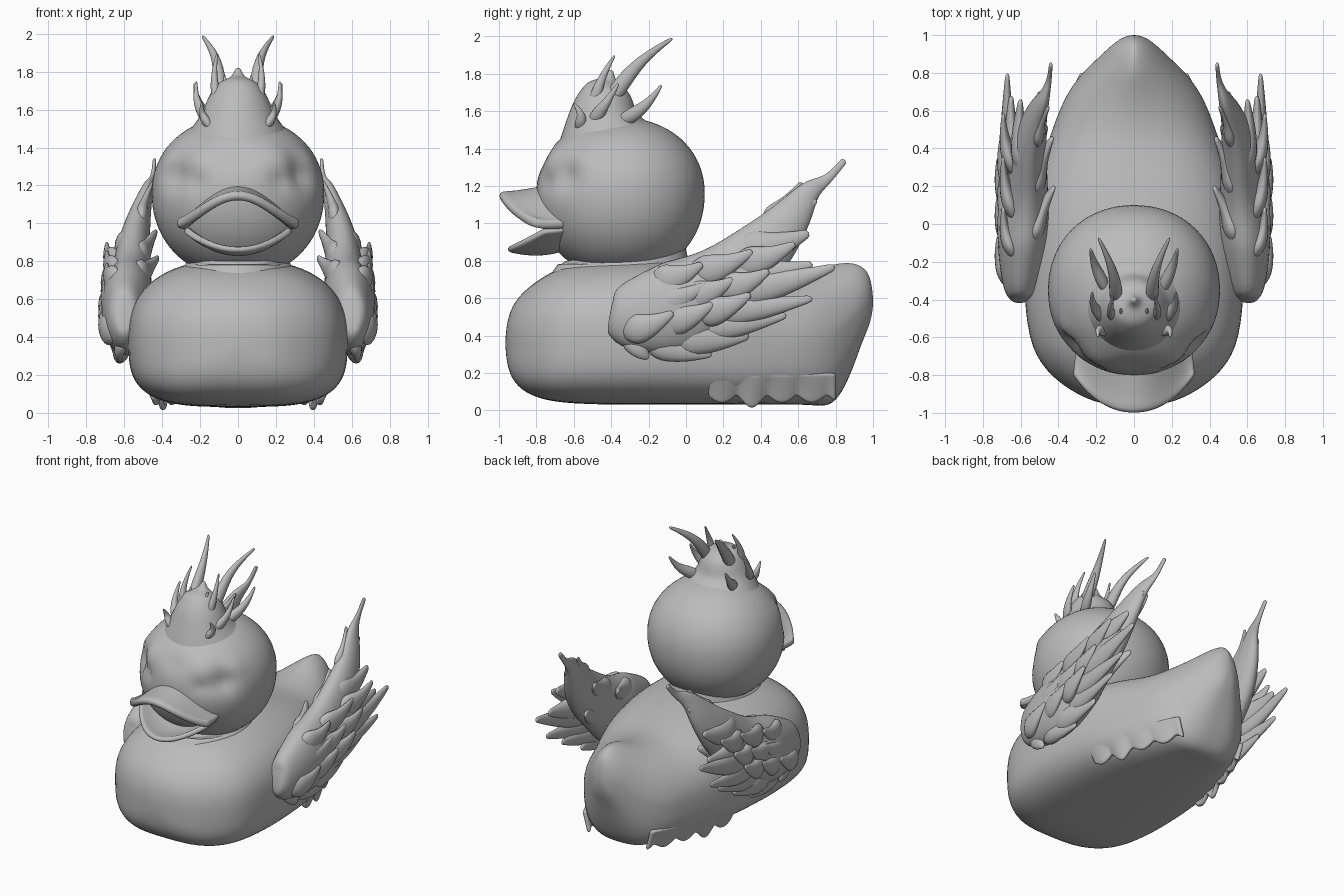
import bpy, bmesh, math, random
from mathutils import Vector

random.seed(4)
old = bpy.data.objects.get("Cube")
if old:
    bpy.data.objects.remove(old)

grey = bpy.data.materials.new("plain_grey")
grey.use_nodes = True
tone = (0.5, 0.5, 0.5, 1)
grey.diffuse_color = tone
grey.node_tree.nodes["Principled BSDF"].inputs["Base Color"].default_value = tone


def finish(name, bm, mirror=False, subsurf=1, thickness=0):
    bmesh.ops.recalc_face_normals(bm, faces=bm.faces)
    mesh = bpy.data.meshes.new(name)
    bm.to_mesh(mesh)
    bm.free()
    mesh.materials.append(grey)
    mesh.shade_smooth()
    ob = bpy.data.objects.new(name, mesh)
    bpy.context.collection.objects.link(ob)
    if mirror:
        ob.modifiers.new("Mirror", 'MIRROR').use_clip = False
    if thickness:
        solid = ob.modifiers.new("Solidify", 'SOLIDIFY')
        solid.thickness = thickness
        solid.offset = 0
    if subsurf:
        sub = ob.modifiers.new("Subdivision", 'SUBSURF')
        sub.levels = sub.render_levels = subsurf


def skin(bm, rings):
    """Bridge a list of equal closed rings and cap both ends."""
    loops = [[bm.verts.new(p) for p in ring] for ring in rings]
    n = len(loops[0])
    for a, b in zip(loops, loops[1:]):
        for i in range(n):
            bm.faces.new((a[i], a[(i + 1) % n], b[(i + 1) % n], b[i]))
    bm.faces.new(loops[0][::-1])
    bm.faces.new(loops[-1])


def sheet(name, shape, thickness, mirror=False):
    """Thickened sheet from a function of u (-1 to 1) and v (0 to 1)."""
    bm = bmesh.new()
    nu, nv = 32, 8
    grid = [[bm.verts.new(shape(2 * i / nu - 1, j / nv)) for i in range(nu + 1)]
            for j in range(nv + 1)]
    for a, b in zip(grid, grid[1:]):
        for i in range(nu):
            bm.faces.new((a[i], a[i + 1], b[i + 1], b[i]))
    finish(name, bm, mirror, thickness=thickness)


def spline(rows, steps):
    """Smooth interpolation through rows of numbers."""
    rows = [Vector(r) for r in rows]
    ext = [rows[0]] + rows + [rows[-1]]
    out = []
    for a, b, c, d in zip(ext, ext[1:], ext[2:], ext[3:]):
        for k in range(steps):
            t = k / steps
            out.append(b + (c - a) * (t / 2) + (a * 2 - b * 5 + c * 4 - d) * (t * t / 2)
                       + (b * 3 - a - c * 3 + d) * (t ** 3 / 2))
    return out + [rows[-1]]


def tube(bm, rows, flat=1.0, sides=10, steps=3):
    """Tapered tube through (x, y, z, radius), thinned along x."""
    path = spline(rows, steps)
    rings = []
    for i, p in enumerate(path):
        tan = (path[min(i + 1, len(path) - 1)] - path[max(i - 1, 0)]).to_3d().normalized()
        up = tan.cross(Vector((1, 0, 0))).normalized()
        side = up.cross(tan)
        r = max(p[3], 0.003)
        rings.append([p.to_3d() + up * r * math.cos(a) + side * r * flat * math.sin(a)
                      for a in (math.tau * k / sides for k in range(sides))])
    skin(bm, rings)


def spike(bm, start, end, r, bend=(0, 0, 0), flat=0.6):
    """Flame lick with a fat base and a bent, narrow tip."""
    s, e, b = Vector(start), Vector(end), Vector(bend)
    rows = []
    for t, k in ((0, 0.5), (0.25, 1), (0.55, 0.7), (0.8, 0.4), (1, 0.18)):
        p = s.lerp(e, t) + b * math.sin(t * math.pi)
        rows.append((*p, r * k))
    tube(bm, rows, flat, sides=8, steps=2)


# Body: y, half width, bottom, top
body_rows = [
    (-.965, .03, .33, .39), (-.95, .17, .22, .5), (-.9, .3, .13, .6), (-.8, .44, .07, .69),
    (-.65, .54, .04, .77), (-.4, .58, .03, .81), (-.1, .575, .03, .81), (.2, .53, .03, .77),
    (.45, .45, .03, .72), (.65, .375, .03, .74), (.78, .29, .03, .78), (.87, .2, .17, .79),
    (.94, .125, .36, .77), (.985, .065, .47, .71), (1, .015, .56, .6)]
rings = []
for y, w, lo, hi in spline(body_rows, 2):
    mid = lo + (hi - lo) * 0.47
    tail = min(max((y - 0.3) / 0.5, 0), 1)
    ring = []
    for k in range(40):
        a = math.tau * k / 40
        c, s = math.cos(a), math.sin(a)
        power = 2.4 - 0.8 * tail if s > 0 else 3.4 - 0.6 * tail
        x = w * math.copysign(abs(c) ** (2 / power), c)
        half = hi - mid if s > 0 else mid - lo
        ring.append((x, y, mid + half * math.copysign(abs(s) ** (2 / power), s)))
    rings.append(ring)
bm = bmesh.new()
skin(bm, rings)
finish("body", bm)


# Melted, wavy skirt along the lower rear rim
def skirt(u, v):
    y = .46 + .34 * u
    width = .545 - .37 * y ** 1.6
    hem = .09 - .05 * abs(math.cos((y - .35) * math.pi / .16)) - .03 * math.exp(-((y - .35) / .04) ** 2)
    return (width * (.95 - .13 * v), y, .2 + (hem - .2) * v)


sheet("rim_skirt", skirt, .03, mirror=True)

# Neck crease
bm = bmesh.new()
tube(bm, [(0, -.33, .7, .42), (0, -.33, .76, .37), (0, -.33, .8, .34), (0, -.34, .86, .33)], .8, 32)
finish("neck", bm)

# Head with frowning brows, sunken eyes and full lower half
bm = bmesh.new()
bmesh.ops.create_uvsphere(bm, u_segments=64, v_segments=40, radius=1)
sculpt = [((.33, -.64, 1.25), .075, -.045), ((.22, -.74, 1.22), .05, -.025),
          ((.22, -.73, 1.36), .08, .02), ((.39, -.57, 1.35), .06, .015),
          ((0, -.78, 1.36), .07, -.015)]
for v in bm.verts:
    n = v.co.copy()
    fat = sum(abs(c) ** 2.1 for c in n) ** (-1 / 2.1)
    tall = .405 if n.z > 0 else .45
    p = Vector((n.x * .455, n.y * .45, n.z * tall)) * fat + Vector((0, -.35, 1.16))
    for spot, size, push in sculpt:
        d = (Vector((abs(p.x), p.y, p.z)) - Vector(spot)).length
        p += n * push * math.exp(-(d / size) ** 2)
    v.co = p
finish("head", bm, subsurf=0)


# Bills: curved sheets from the face out to a rounded lip
def upper(u, v):
    lip = -1.0 + .2 * abs(u) ** 2.2
    base = -.62
    z = .985 + .14 * math.cos(u * math.pi / 2) ** 1.5
    return (.325 * u * (.9 + .1 * v), base + (lip - base) * v,
            z + .08 * (1 - v) * (1 - u * u) + .02 * v ** 4)


def lower(u, v):
    lip = -.955 + .2 * u * u
    base = -.6
    return (.28 * u, base + (lip - base) * v,
            .865 + .1 * u * u + .02 * (1 - v) - .03 * math.sin(v * math.pi) * (1 - u * u))


sheet("upper_bill", upper, .05)
sheet("lower_bill", lower, .035)

# Crest mound and its flame locks
bm = bmesh.new()
tube(bm, [(0, -.4, 1.36, .35), (0, -.43, 1.48, .255), (0, -.44, 1.58, .19), (0, -.43, 1.67, .15),
          (0, -.42, 1.73, .11), (0, -.41, 1.77, .04), (0, -.4, 1.82, .01)], 1.03, 24)
finish("crest_mound", bm)
bm = bmesh.new()
locks = [((.1, -.45, 1.58), (.19, -.07, 1.99), .05, (-.04, -.02, .04)),
         ((.13, -.38, 1.53), (.23, -.13, 1.74), .045, (.02, .02, -.02)),
         ((.1, -.5, 1.6), (.11, -.38, 1.9), .035, (.02, -.02, 0)),
         ((.14, -.52, 1.52), (.22, -.36, 1.75), .04, (.03, 0, -.01)),
         ((.14, -.58, 1.5), (.19, -.6, 1.64), .035, (.02, .03, 0)),
         ((.06, -.5, 1.62), (.07, -.45, 1.78), .035, (0, -.01, 0))]
for start, end, r, bend in locks:
    spike(bm, start, end, r, bend, .8)
finish("crest_locks", bm, mirror=True)

# Wing core sweeping back and up to a long tip
bm = bmesh.new()
tube(bm, [(.6, -.41, .5, .07), (.6, -.34, .5, .17), (.585, -.05, .55, .255), (.565, .2, .69, .2),
          (.55, .42, .87, .16), (.52, .56, 1.03, .11), (.48, .66, 1.17, .06),
          (.45, .76, 1.24, .025), (.44, .85, 1.34, .018)], .55, 20)
finish("wing_core", bm, mirror=True)

# Wing feathers: long licks at the rear, then broad overlapping rows on the side
bm = bmesh.new()
feathers = [((.6, .2, .72), (.65, .68, .78), .12), ((.62, .15, .62), (.67, .8, .77), .11),
            ((.61, .05, .54), (.67, .68, .6), .1), ((.6, 0, .46), (.64, .54, .51), .1),
            ((.6, -.1, .42), (.62, .34, .4), .12), ((.59, -.22, .4), (.62, .14, .3), .1),
            ((.59, -.3, .43), (.62, -.2, .28), .08), ((.57, .25, .85), (.6, .66, .95), .12),
            ((.53, .35, .92), (.5, .7, 1.13), .09), ((.51, .42, 1), (.45, .62, 1.22), .07),
            ((.53, .15, .78), (.43, .46, .96), .11), ((.54, -.1, .7), (.42, .2, .82), .11),
            ((.54, .2, .66), (.46, .52, .76), .11)]
for start, end, r in feathers:
    spike(bm, start, end, r, (.02, 0, -.025), .55)
for row in range(3):
    for col in range(3):
        y = -.32 + col * .2 + row * .08 + random.uniform(-.03, .03)
        z = .43 + row * .13 + col * .045
        reach = random.uniform(.26, .34)
        spike(bm, (.65 - .012 * row, y, z), (.72 - .014 * row, y + reach, z + reach * .35),
              .095, (.02, 0, -.025), .5)
finish("wing_feathers", bm, mirror=True)
